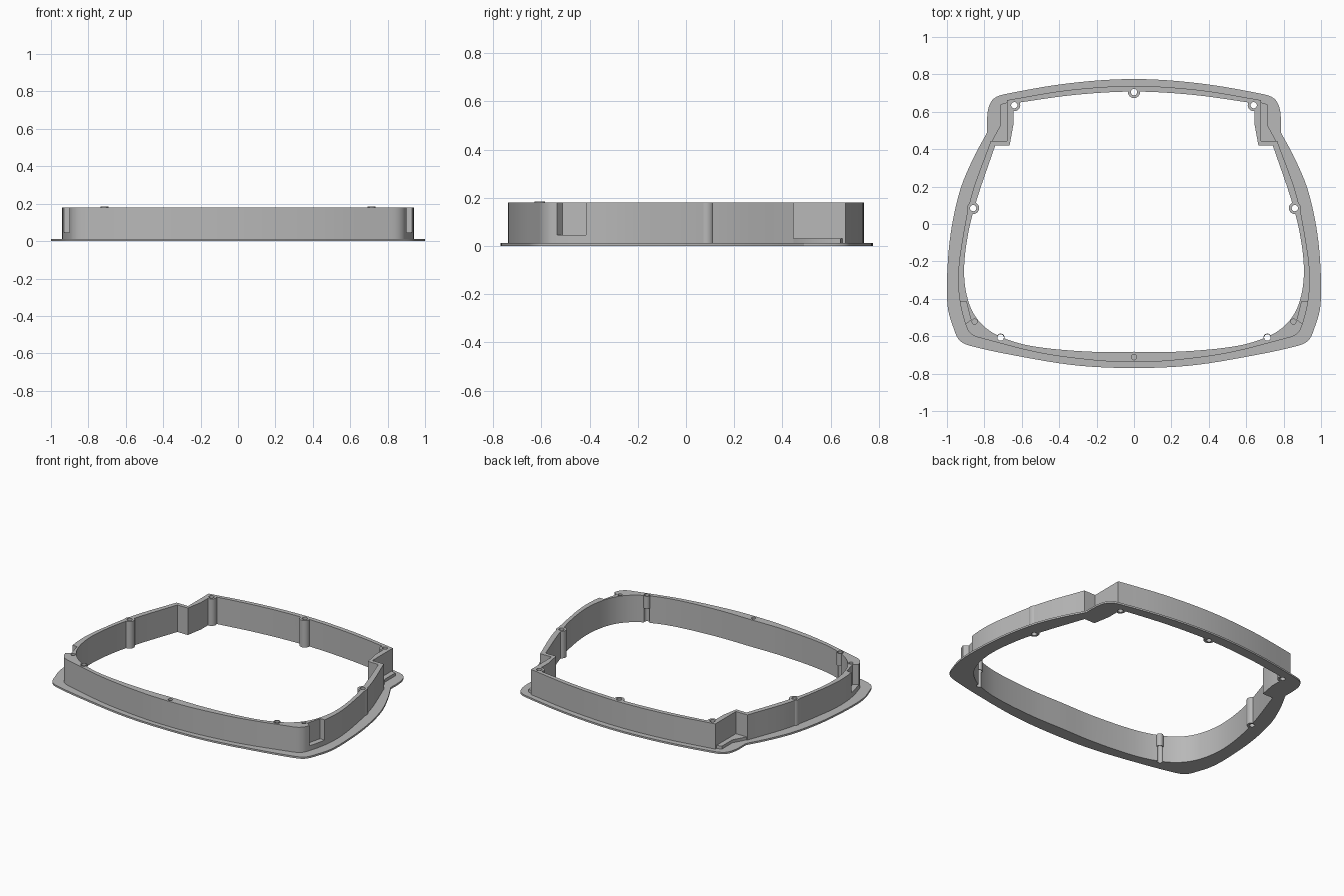
import bpy, bmesh
from mathutils import Vector

if "Cube" in bpy.data.objects:
    bpy.data.objects.remove(bpy.data.objects["Cube"])

FLANGE, SHELF, TOP = 0.012, 0.032, 0.18

grey = bpy.data.materials.new("plain grey")
grey.use_nodes = True
grey.diffuse_color = (0.48, 0.48, 0.48, 1)
grey.node_tree.nodes["Principled BSDF"].inputs["Base Color"].default_value = grey.diffuse_color


def smooth(points, steps=6):
    """Smooth curve through points; ends on the centre line stay level."""
    p = [Vector(q) for q in points]

    def beyond(end, near):
        return Vector((-near.x, near.y)) if end.x == 0 else 2 * end - near
    e = [beyond(p[0], p[1])] + p + [beyond(p[-1], p[-2])]
    out = []
    for i in range(1, len(e) - 2):
        a, b = e[i], e[i + 1]
        d = (b - a).length
        ta = (b - e[i - 1]) / (d + (a - e[i - 1]).length) * d
        tb = (e[i + 2] - a) / (d + (e[i + 2] - b).length) * d
        for k in range(steps):
            t = k / steps
            out.append(a * (2*t**3 - 3*t*t + 1) + ta * (t**3 - 2*t*t + t)
                       + b * (3*t*t - 2*t**3) + tb * (t**3 - t*t))
    return out + [p[-1]]


def outline(*chains):
    """Closed symmetric outline; chains run front to back and meet at sharp corners."""
    half = []
    for c in chains:
        pts = smooth(c) if len(c) > 2 else [Vector(q) for q in c]
        half += pts if not half else pts[1:]
    return half + [Vector((-q.x, q.y)) for q in reversed(half[1:-1])]


def prism(name, pts, z0, z1):
    bm = bmesh.new()
    face = bm.faces.new([bm.verts.new((q[0], q[1], z0)) for q in pts])
    up = bmesh.ops.extrude_face_region(bm, geom=[face])["geom"]
    bmesh.ops.translate(bm, vec=(0, 0, z1 - z0),
                        verts=[v for v in up if isinstance(v, bmesh.types.BMVert)])
    bmesh.ops.recalc_face_normals(bm, faces=bm.faces)
    me = bpy.data.meshes.new(name)
    bm.to_mesh(me)
    bm.free()
    me.materials.append(grey)
    ob = bpy.data.objects.new(name, me)
    bpy.context.collection.objects.link(ob)
    return ob


def cylinder(name, x, y, r, z0, z1):
    bpy.ops.mesh.primitive_cylinder_add(vertices=24, radius=r, depth=z1 - z0,
                                        location=(x, y, (z0 + z1) / 2))
    ob = bpy.context.object
    ob.name = name
    ob.data.materials.append(grey)
    return ob


def combine(body, other, operation):
    mod = body.modifiers.new(operation.lower(), "BOOLEAN")
    mod.operation, mod.solver, mod.object = operation, "EXACT", other
    bpy.context.view_layer.objects.active = body
    bpy.ops.object.modifier_apply(modifier=mod.name)
    bpy.data.objects.remove(other)


# Outlines in plan
flange_line = outline(
    [(0, -.77), (.3, -.757), (.6, -.71), (.88, -.65), (.935, -.62), (.967, -.55),
     (.995, -.45), (1, -.3), (.98, -.05), (.93, .18), (.86, .35), (.785, .49)],
    [(.785, .49), (.785, .57), (.775, .63), (.75, .67), (.70, .692), (.35, .752), (0, .775)])
wall_line = outline(
    [(0, -.738), (.2, -.73), (.5, -.69), (.8, -.615), (.86, -.595), (.892, -.56),
     (.93, -.42), (.94, -.28), (.925, -.13), (.87, .15), (.765, .445)],
    [(.765, .445), (.68, .445)],
    [(.68, .445), (.68, .662)],
    [(.68, .662), (.35, .716), (0, .738)])
inner_line = outline(
    [(0, -.683), (.25, -.682), (.55, -.652), (.72, -.6), (.82, -.53), (.88, -.43),
     (.908, -.28), (.895, -.1), (.85, .1), (.742, .42)],
    [(.742, .42), (.665, .42)],
    [(.665, .42), (.645, .53)],
    [(.645, .53), (.645, .645)],
    [(.645, .645), (.32, .69), (0, .708)])

# Flange and upright wall
frame = prism("frame", flange_line, 0, FLANGE)
combine(frame, prism("wall", wall_line, 0, TOP), "UNION")

# Raised shelves in the back corner notches
for s in (1, -1):
    shelf = [(s * x, y) for x, y in
             [(.66, .44), (.762, .44), (.713, .53), (.713, .64), (.66, .655)]]
    combine(frame, prism("shelf", shelf, 0, SHELF), "UNION")

# Open middle
combine(frame, prism("opening", inner_line, -.1, TOP + .1), "DIFFERENCE")

# Screw bosses with through holes
bosses = [(0, .705), (.64, .635), (-.64, .635), (.86, .085), (-.86, .085)]
collars = [(.713, -.607), (-.713, -.607)]
for x, y in bosses:
    combine(frame, cylinder("boss", x, y, .032, 0, TOP), "UNION")
for x, y in collars:
    combine(frame, cylinder("collar", x, y, .021, .1, TOP + .004), "UNION")
for x, y in bosses + collars:
    combine(frame, cylinder("hole", x, y, .017, -.1, TOP + .1), "DIFFERENCE")

# Blind holes along the front
for x, y in [(0, -.712), (.852, -.522), (-.852, -.522)]:
    combine(frame, cylinder("blind_hole", x, y, .014, TOP - .08, TOP + .1), "DIFFERENCE")

# Pockets outside the front corners
for s in (1, -1):
    pocket = [(s * x, y) for x, y in
              [(.99, -.415), (.897, -.415), (.872, -.512), (.96, -.58)]]
    combine(frame, prism("pocket", pocket, .045, TOP + .1), "DIFFERENCE")

bpy.ops.object.select_all(action="DESELECT")
frame.select_set(True)
bpy.context.view_layer.objects.active = frame
bpy.ops.object.shade_smooth_by_angle(angle=0.5)
